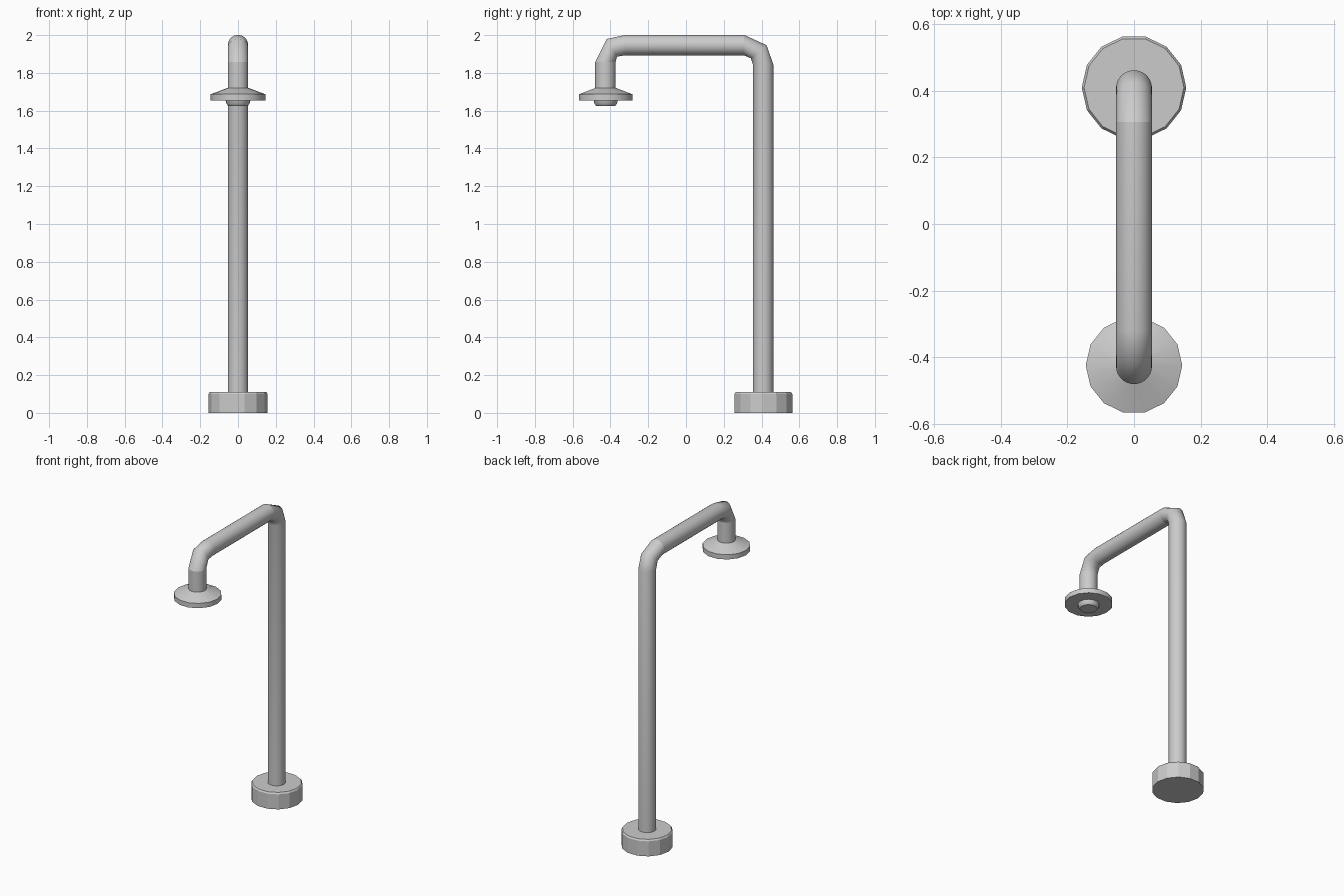
import bpy, bmesh
from math import sin, cos, pi, radians

if "Cube" in bpy.data.objects:
    bpy.data.objects.remove(bpy.data.objects["Cube"])

GREY = 0.6
metal = bpy.data.materials.new("grey_metal")
metal.use_nodes = True
metal.diffuse_color = (GREY, GREY, GREY, 1)
metal.node_tree.nodes["Principled BSDF"].inputs["Base Color"].default_value = (GREY, GREY, GREY, 1)


def skin(name, rings, smooth, creases=(), cap=True):
    """Join equal rings of points into a tube; creases are ring indices kept sharp."""
    bm = bmesh.new()
    loops = [[bm.verts.new(p) for p in ring] for ring in rings]
    n = len(loops[0])
    for a, b in zip(loops, loops[1:]):
        for i in range(n):
            j = (i + 1) % n
            bm.faces.new((a[i], a[j], b[j], b[i])).smooth = smooth
    for k in creases:
        for i in range(n):
            bm.edges.get((loops[k][i], loops[k][(i + 1) % n])).smooth = False
    if cap:
        for loop in (loops[0], loops[-1]):
            f = bm.faces.new(loop)
            for e in f.edges:
                e.smooth = False
    bmesh.ops.recalc_face_normals(bm, faces=bm.faces)
    mesh = bpy.data.meshes.new(name)
    bm.to_mesh(mesh)
    bm.free()
    mesh.materials.append(metal)
    obj = bpy.data.objects.new(name, mesh)
    bpy.context.collection.objects.link(obj)
    return obj


def lathe(name, y, profile, smooth, creases=(), sides=14):
    rings = [[(r * cos(2 * pi * i / sides), y + r * sin(2 * pi * i / sides), z)
              for i in range(sides)] for r, z in profile]
    return skin(name, rings, smooth, creases)


def pipe_ring(y, z, tilt, r=0.054, sides=28):
    """Circle around the pipe; tilt 0 is level, 90 is upright."""
    t = radians(tilt)
    return [(r * cos(2 * pi * i / sides),
             y + r * sin(2 * pi * i / sides) * cos(t),
             z + r * sin(2 * pi * i / sides) * sin(t)) for i in range(sides)]


POST_Y, HEAD_Y = 0.408, -0.427

# Foot with a small chamfer
lathe("base", POST_Y + 0.002, [(0.157, 0), (0.157, 0.1), (0.15, 0.11)], False)

# Post, bend, arm, bend and drop as one pipe
path = [(POST_Y, 0.1, 0), (POST_Y, 1.845, 0), (0.385, 1.912, 40), (0.307, 1.947, 90),
        (-0.32, 1.947, 90), (-0.392, 1.933, 120), (HEAD_Y, 1.857, 180), (HEAD_Y, 1.7, 180)]
skin("pipe", [pipe_ring(*p) for p in path], True, creases=(3, 6))

# Flared shower head disc
lathe("shower_head", HEAD_Y + 0.002,
      [(0.145, 1.655), (0.145, 1.687), (0.054, 1.721)], True, creases=(1,))

# Nozzle under the disc
lathe("nozzle", HEAD_Y + 0.002,
      [(0.052, 1.626), (0.061, 1.636), (0.066, 1.657)], True)
